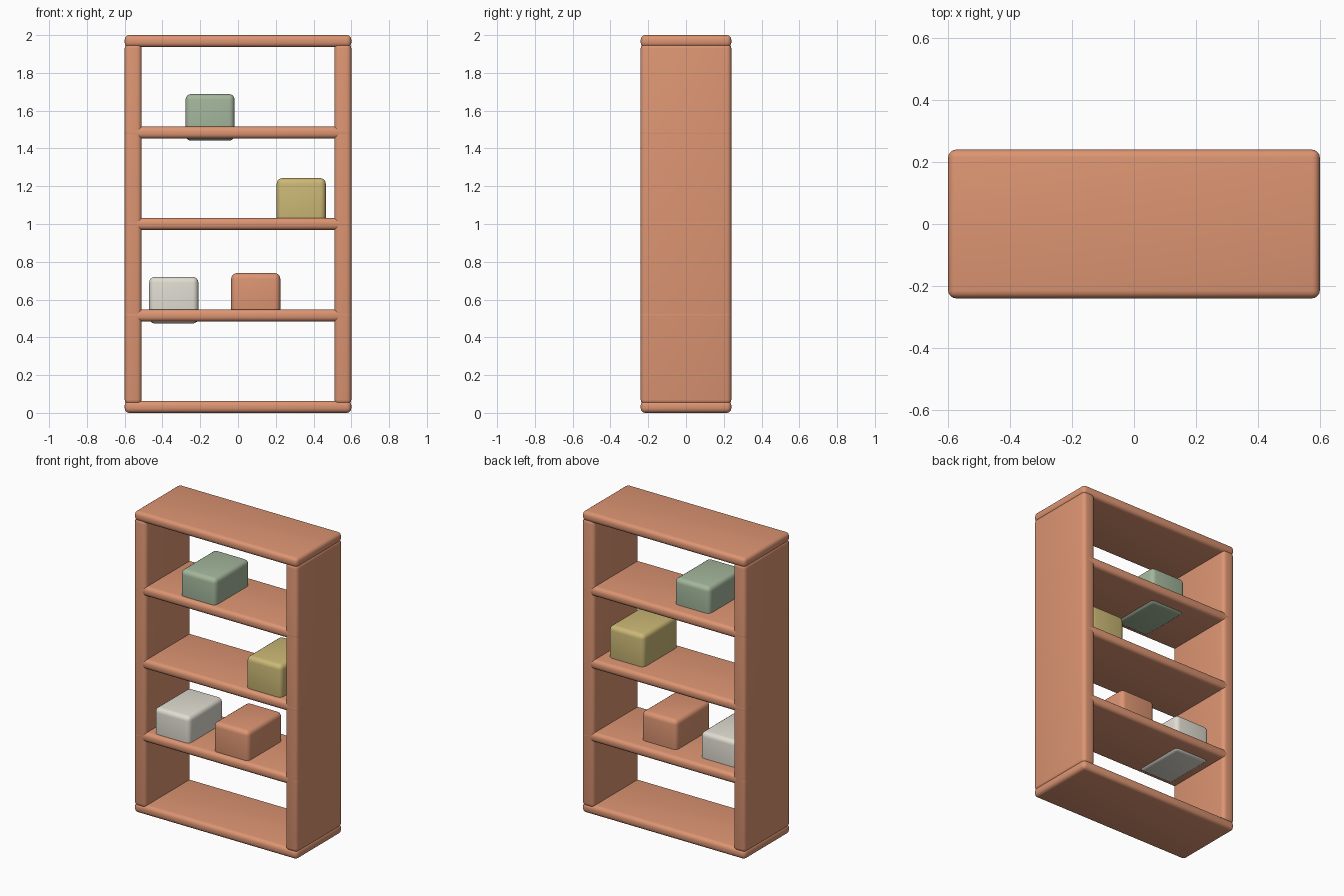
import bpy
import math

if "Cube" in bpy.data.objects:
    bpy.data.objects.remove(bpy.data.objects["Cube"])


def material(name, color):
    m = bpy.data.materials.new(name)
    m.diffuse_color = (*color, 1)
    m.use_nodes = True
    m.node_tree.nodes["Principled BSDF"].inputs["Base Color"].default_value = m.diffuse_color
    return m


TERRACOTTA = material("terracotta", (0.72, 0.30, 0.17))
SAGE = material("sage", (0.37, 0.47, 0.33))
MUSTARD = material("mustard", (0.60, 0.48, 0.18))
CREAM = material("cream", (0.75, 0.72, 0.64))


def rounded_box(name, center, size, radius, mat):
    bpy.ops.mesh.primitive_cube_add(size=1, location=center)
    ob = bpy.context.object
    ob.name = name
    ob.scale = size
    bpy.ops.object.transform_apply(location=False, rotation=False, scale=True)
    bevel = ob.modifiers.new("rounded_edges", "BEVEL")
    bevel.width = radius
    bevel.segments = 4
    bpy.ops.object.modifier_apply(modifier=bevel.name)
    bpy.ops.object.shade_smooth_by_angle(angle=math.radians(40))
    ob.data.materials.append(mat)
    return ob


WIDTH, DEPTH, HEIGHT = 1.2, 0.48, 2.0
BOARD, SIDE = 0.064, 0.09

# Base, three shelves and top, evenly spaced
names = ["base_board", "lower_shelf", "middle_shelf", "upper_shelf", "top_board"]
for i, name in enumerate(names):
    z = BOARD / 2 + i * (HEIGHT - BOARD) / 4
    rounded_box(name, (0, 0, z), (WIDTH, DEPTH, BOARD), 0.025, TERRACOTTA)

# Side panels, sunk slightly into the base and top
for name, s in (("left_side", -1), ("right_side", 1)):
    rounded_box(name, (s * (WIDTH - SIDE) / 2, 0, HEIGHT / 2),
                (SIDE, DEPTH, HEIGHT - 0.09), 0.025, TERRACOTTA)

# Storage boxes: name, x, top height, colour
BOX = (0.26, 0.365, 0.247)
for name, x, top, mat in (("cream_box", -0.34, 0.72, CREAM),
                          ("terracotta_box", 0.094, 0.74, TERRACOTTA),
                          ("mustard_box", 0.335, 1.243, MUSTARD),
                          ("sage_box", -0.148, 1.688, SAGE)):
    rounded_box(name, (x, -0.03, top - BOX[2] / 2), BOX, 0.03, mat)
